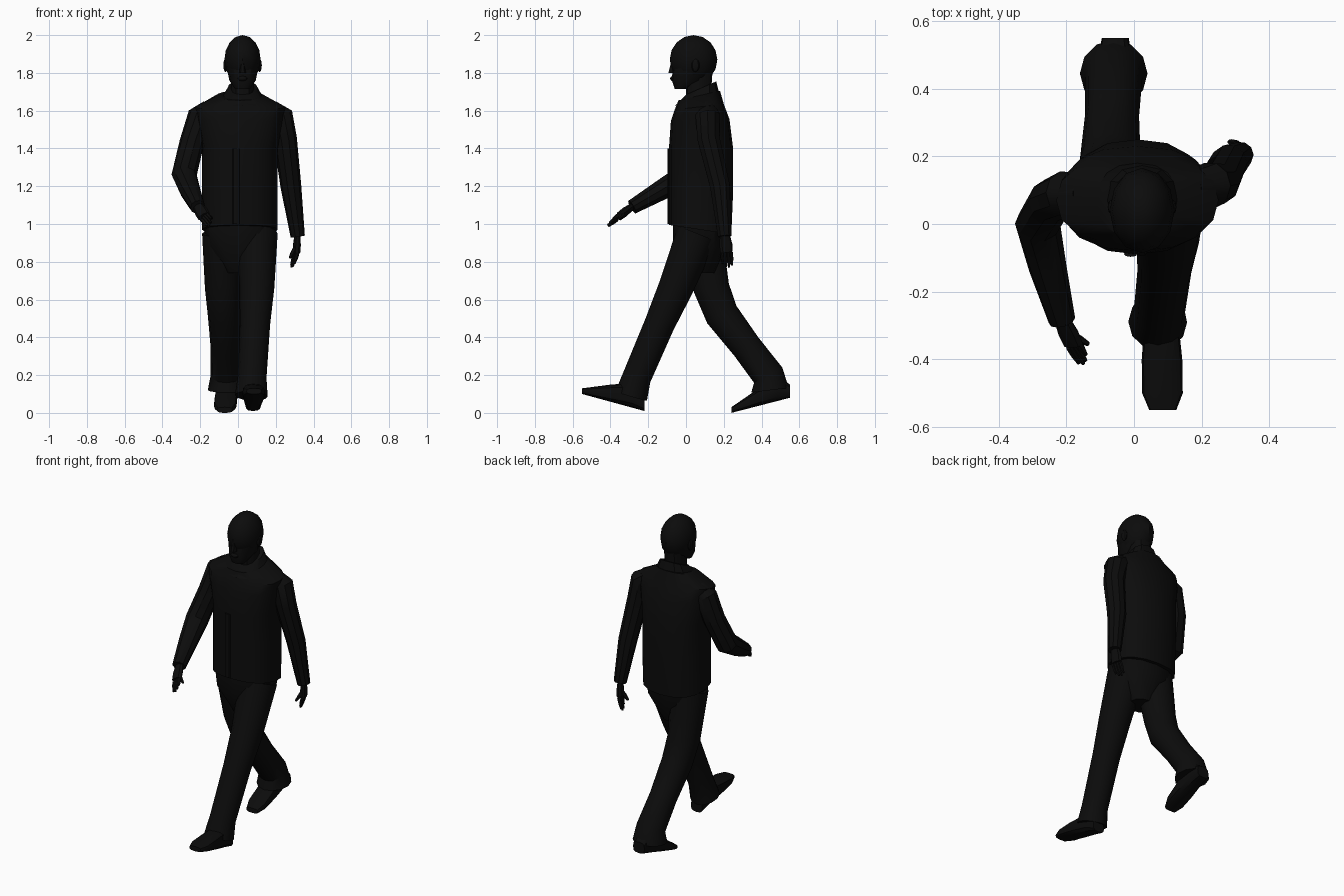
import bpy, bmesh, math
from mathutils import Vector, Matrix

if "Cube" in bpy.data.objects:
    bpy.data.objects.remove(bpy.data.objects["Cube"], do_unlink=True)

black = bpy.data.materials.new("near black")
black.use_nodes = True
shade = (.0035, .0035, .0035, 1)
black.diffuse_color = shade
black.node_tree.nodes["Principled BSDF"].inputs["Base Color"].default_value = shade

SIDEWAYS = Vector((1, 0, 0))
HEAD_X = .024


def finish(name, bm):
    """Turn a bmesh into a named, shaded object."""
    bmesh.ops.recalc_face_normals(bm, faces=bm.faces)
    mesh = bpy.data.meshes.new(name)
    bm.to_mesh(mesh)
    bm.free()
    mesh.materials.append(black)
    part = bpy.data.objects.new(name, mesh)
    bpy.context.collection.objects.link(part)
    bpy.ops.object.select_all(action="DESELECT")
    part.select_set(True)
    bpy.context.view_layer.objects.active = part
    bpy.ops.object.shade_smooth_by_angle(angle=math.radians(35))


def skin(name, rings):
    """Bridge a list of point rings and cap both ends."""
    bm = bmesh.new()
    loops = [[bm.verts.new(point) for point in ring] for ring in rings]
    for lower, upper in zip(loops, loops[1:]):
        for i in range(len(lower)):
            bm.faces.new((lower[i - 1], lower[i], upper[i], upper[i - 1]))
    bm.faces.new(loops[0])
    bm.faces.new(loops[-1])
    finish(name, bm)


def oval(centre, across, along, sides, roundness=1):
    """Ring of points on a rounded box spanned by two half axes."""
    def soften(value):
        return math.copysign(abs(value) ** roundness, value)
    angles = [math.tau * i / sides for i in range(sides)]
    return [centre + across * soften(math.cos(a)) + along * soften(math.sin(a)) for a in angles]


def loft(name, centre_x, sections, sides=12, slant=(0, 0)):
    """Sections: half width, front y, back y, height; slant raises the back."""
    rings = []
    for i, (half, front, back, height) in enumerate(sections):
        t = i / (len(sections) - 1)
        lift = slant[0] + (slant[1] - slant[0]) * t
        centre = Vector((centre_x, (front + back) / 2, height))
        along = Vector((0, back - front, lift)) / 2
        rings.append(oval(centre, SIDEWAYS * half, along, sides, roundness=.85))
    skin(name, rings)


def limb(name, joints, radii, sides=10, flat=1, wide=SIDEWAYS):
    """Tube through the joints, each ring square to the path."""
    joints = [Vector(joint) for joint in joints]
    rings = []
    for i, (joint, radius) in enumerate(zip(joints, radii)):
        before, after = joints[max(i - 1, 0)], joints[min(i + 1, len(joints) - 1)]
        heading = (after - before).normalized()
        side = (wide - heading * wide.dot(heading)).normalized()
        rings.append(oval(joint, side * radius, heading.cross(side) * radius * flat, sides))
    skin(name, rings)


def ball(name, centre, size, segments=12):
    """Faceted ellipsoid with the given half sizes."""
    bm = bmesh.new()
    place = Matrix.Translation(centre) @ Matrix.Diagonal((*size, 1))
    bmesh.ops.create_uvsphere(bm, u_segments=segments, v_segments=8, radius=1, matrix=place)
    finish(name, bm)


def shoe(name, heel, toe):
    """Shoe along the sole line: fraction from the heel, half width, height."""
    heel, toe = Vector(heel), Vector(toe)
    rings = []
    for fraction, half, height in ((0, .04, .07), (.2, .05, .13), (.55, .06, .09),
                                   (.85, .06, .05), (1, .04, .03)):
        up = Vector((0, 0, height / 2))
        rings.append(oval(heel.lerp(toe, fraction) + up, SIDEWAYS * half, up, sides=12, roundness=.65))
    skin(name, rings)


def hand(label, wrist, knuckle, tip, spread, thumb):
    """Flat palm, four fingers fanned along spread, and a thumb."""
    wrist, knuckle, tip, spread, thumb = map(Vector, (wrist, knuckle, tip, spread, thumb))
    middle = wrist.lerp(knuckle, .6)
    limb(label + "_palm", (wrist, middle, knuckle), (.026, .036, .034), sides=8, flat=.55, wide=spread)
    for finger, reach in {"index": .85, "middle": 1, "ring": .95, "little": .75}.items():
        place = ("index", "middle", "ring", "little").index(finger)
        offset = spread * .016 * (place - 1.5)
        base = knuckle + offset
        end = base.lerp(tip + offset, reach)
        limb(f"{label}_{finger}_finger", (base, base.lerp(end, .5), end), (.01, .01, .006),
             sides=6, wide=spread)
    limb(label + "_thumb", (middle, middle.lerp(thumb, .6), thumb), (.013, .012, .007),
         sides=6, wide=spread)


# Jacket body, with sloping shoulders and a hem lower at the back
loft("jacket", .01, [
    (.2, -.09, .24, .97),
    (.2, -.09, .25, 1.2),
    (.2, -.09, .25, 1.4),
    (.23, -.08, .23, 1.55),
    (.24, -.06, .2, 1.62),
    (.12, -.04, .18, 1.68),
], sides=16, slant=(-.05, .05))

# Stand-up collar and the overlapping front edge
loft("collar", HEAD_X, [(.12, -.06, .18, 1.65), (.08, 0, .16, 1.72)], slant=(.05, .07))
loft("front_placket", -.01, [(.02, -.097, -.08, 1), (.02, -.097, -.08, 1.4)], sides=8)

# Neck, skull, jaw and face
loft("neck", HEAD_X, [(.06, 0, .13, 1.66), (.06, 0, .14, 1.8)])
ball("skull", (HEAD_X, .04, 1.87), (.096, .126, .13))
loft("jaw", HEAD_X, [(.04, -.06, 0, 1.715), (.07, -.075, .1, 1.76), (.084, -.07, .14, 1.83)])
loft("nose", HEAD_X, [(.018, -.096, -.05, 1.8), (.009, -.08, -.05, 1.86)], sides=6)
ball("lips", (HEAD_X, -.07, 1.77), (.026, .014, .013), segments=8)
for label, sign in (("left", 1), ("right", -1)):
    ball(label + "_ear", (HEAD_X + sign * .09, .05, 1.84), (.012, .022, .035), segments=8)

# Trousers, the left leg striding forward and the right trailing
loft("trouser_seat", .01, [(.19, -.07, .22, 1), (.17, -.07, .21, .88), (.08, 0, .15, .74)])
limb("left_trouser_leg", [
    (.1, .06, .95), (.1, -.055, .66), (.09, -.14, .47), (.075, -.26, .19), (.07, -.29, .09),
], (.11, .092, .08, .076, .087), sides=12)
limb("right_trouser_leg", [
    (-.08, .08, .95), (-.08, .135, .66), (-.07, .19, .52), (-.065, .32, .35),
    (-.06, .435, .2), (-.06, .445, .12),
], (.11, .095, .09, .08, .085, .1), sides=12)

# Shoes, front heel and rear toe on the ground
shoe("left_shoe", heel=(.08, -.22, .01), toe=(.085, -.55, .1))
shoe("right_shoe", heel=(-.055, .55, .08), toe=(-.07, .24, 0))

# Sleeves, the left swinging back and the right bent forward
limb("left_sleeve", [
    (.17, .11, 1.61), (.225, .115, 1.57), (.25, .12, 1.45), (.28, .18, 1.2), (.316, .205, .935),
], (.05, .068, .062, .055, .038))
limb("right_sleeve", [
    (-.15, .09, 1.61), (-.2, .09, 1.57), (-.245, .07, 1.43), (-.285, 0, 1.26),
    (-.255, -.13, 1.18), (-.213, -.285, 1.09),
], (.05, .068, .065, .067, .056, .04))

# Hands
hand("left", wrist=(.315, .205, .95), knuckle=(.31, .215, .85), tip=(.285, .22, .77),
     spread=(.3, -1, 0), thumb=(.275, .185, .82))
hand("right", wrist=(-.215, -.275, 1.1), knuckle=(-.18, -.355, 1.04), tip=(-.145, -.41, 1),
     spread=(.5, .4, .7), thumb=(-.135, -.355, 1.03))
